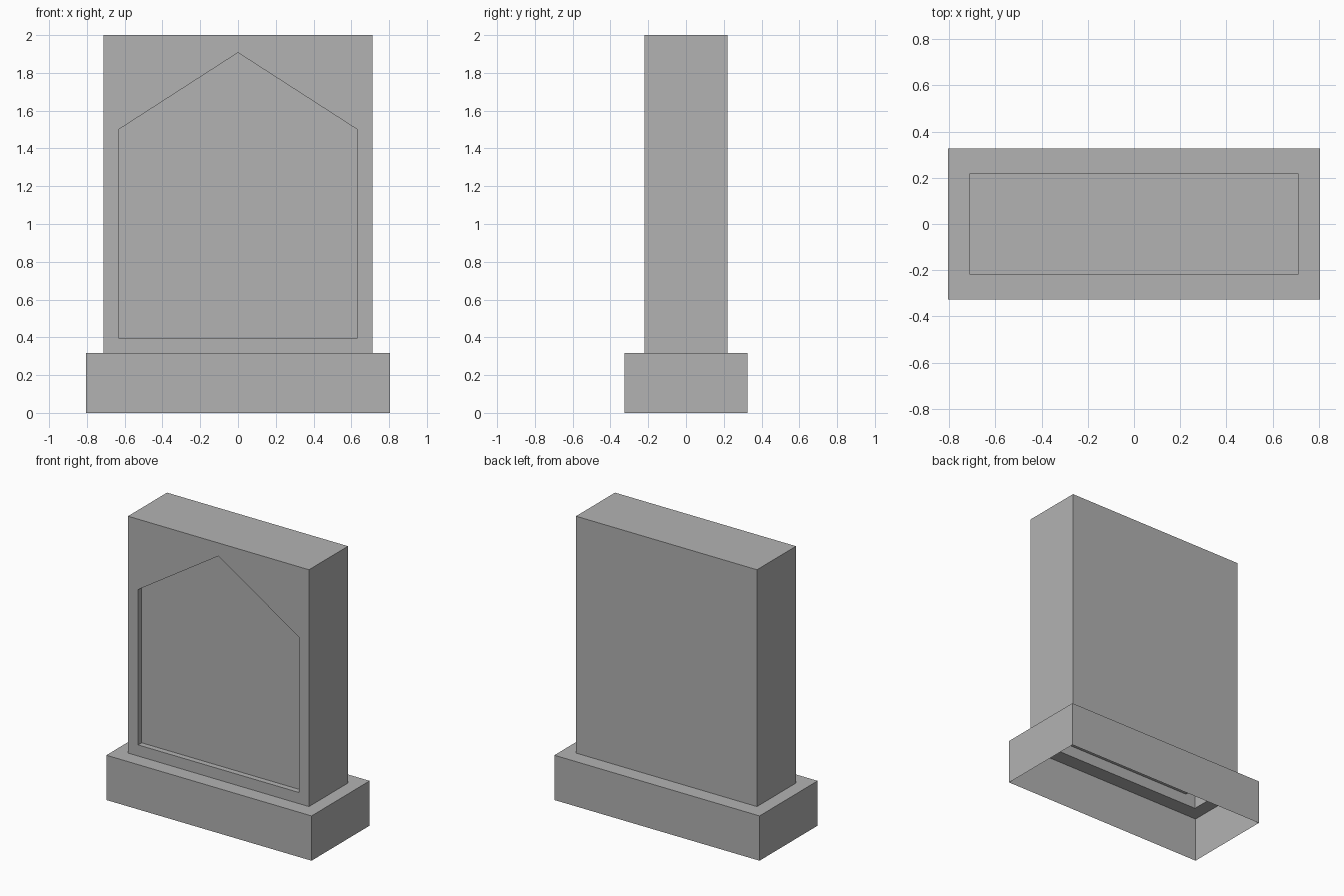
import bpy
import bmesh

cube = bpy.data.objects.get("Cube")
if cube:
    bpy.data.objects.remove(cube, do_unlink=True)

# Plain grey stone
GREY = (0.448, 0.448, 0.448, 1)
stone = bpy.data.materials.new("grey_stone")
stone.use_nodes = True
stone.diffuse_color = GREY
stone.node_tree.nodes["Principled BSDF"].inputs["Base Color"].default_value = GREY

BASE_X, BASE_Y, BASE_TOP = 0.806, 0.326, 0.318
SLAB_X, SLAB_Y, SLAB_TOP = 0.711, 0.219, 2.0
PANEL_X, PANEL_LOW, PANEL_SHOULDER, PANEL_PEAK = 0.632, 0.397, 1.5, 1.907
PANEL_DEPTH = 0.04


def ring(bm, x, y, z):
    """Rectangle of vertices, starting with the front edge."""
    return [bm.verts.new((sx * x, sy * y, z))
            for sx, sy in ((-1, -1), (1, -1), (1, 1), (-1, 1))]


def bridge(bm, a, b, skip=0):
    """Join two loops of equal length, leaving out the first sides if asked."""
    n = len(a)
    for i in range(skip, n):
        j = (i + 1) % n
        bm.faces.new((a[i], a[j], b[j], b[i]))


def finish(bm, name):
    mesh = bpy.data.meshes.new(name)
    bm.to_mesh(mesh)
    bm.free()
    mesh.materials.append(stone)
    obj = bpy.data.objects.new(name, mesh)
    bpy.context.collection.objects.link(obj)
    return obj


# Plinth: hollow, open underneath and where the slab rises from it
bm = bmesh.new()
foot = ring(bm, BASE_X, BASE_Y, 0)
rim = ring(bm, BASE_X, BASE_Y, BASE_TOP)
hole = ring(bm, SLAB_X, SLAB_Y, BASE_TOP)
bridge(bm, foot, rim)
bridge(bm, rim, hole)
finish(bm, "plinth")

# Slab: hollow sides and top, front left open for the panel
bm = bmesh.new()
low = ring(bm, SLAB_X, SLAB_Y, BASE_TOP)
top = ring(bm, SLAB_X, SLAB_Y, SLAB_TOP)
bridge(bm, low, top, skip=1)
bm.faces.new(top)

# Recessed gabled panel
outline = [(-PANEL_X, PANEL_LOW), (PANEL_X, PANEL_LOW), (PANEL_X, PANEL_SHOULDER),
           (0, PANEL_PEAK), (-PANEL_X, PANEL_SHOULDER)]
edge = [bm.verts.new((x, -SLAB_Y, z)) for x, z in outline]
back = [bm.verts.new((x, -SLAB_Y + PANEL_DEPTH, z)) for x, z in outline]
bridge(bm, edge, back)
bm.faces.new(back)

# Front surround between the slab corners and the panel edge
sill_l, sill_r, head_r, head_l = low[0], low[1], top[1], top[0]
p_low_l, p_low_r, p_right, p_peak, p_left = edge
for face in ((sill_l, sill_r, p_low_r, p_low_l),
             (sill_r, head_r, p_right, p_low_r),
             (head_r, p_peak, p_right),
             (head_r, head_l, p_peak),
             (head_l, p_left, p_peak),
             (head_l, sill_l, p_low_l, p_left)):
    bm.faces.new(face)
finish(bm, "slab")
